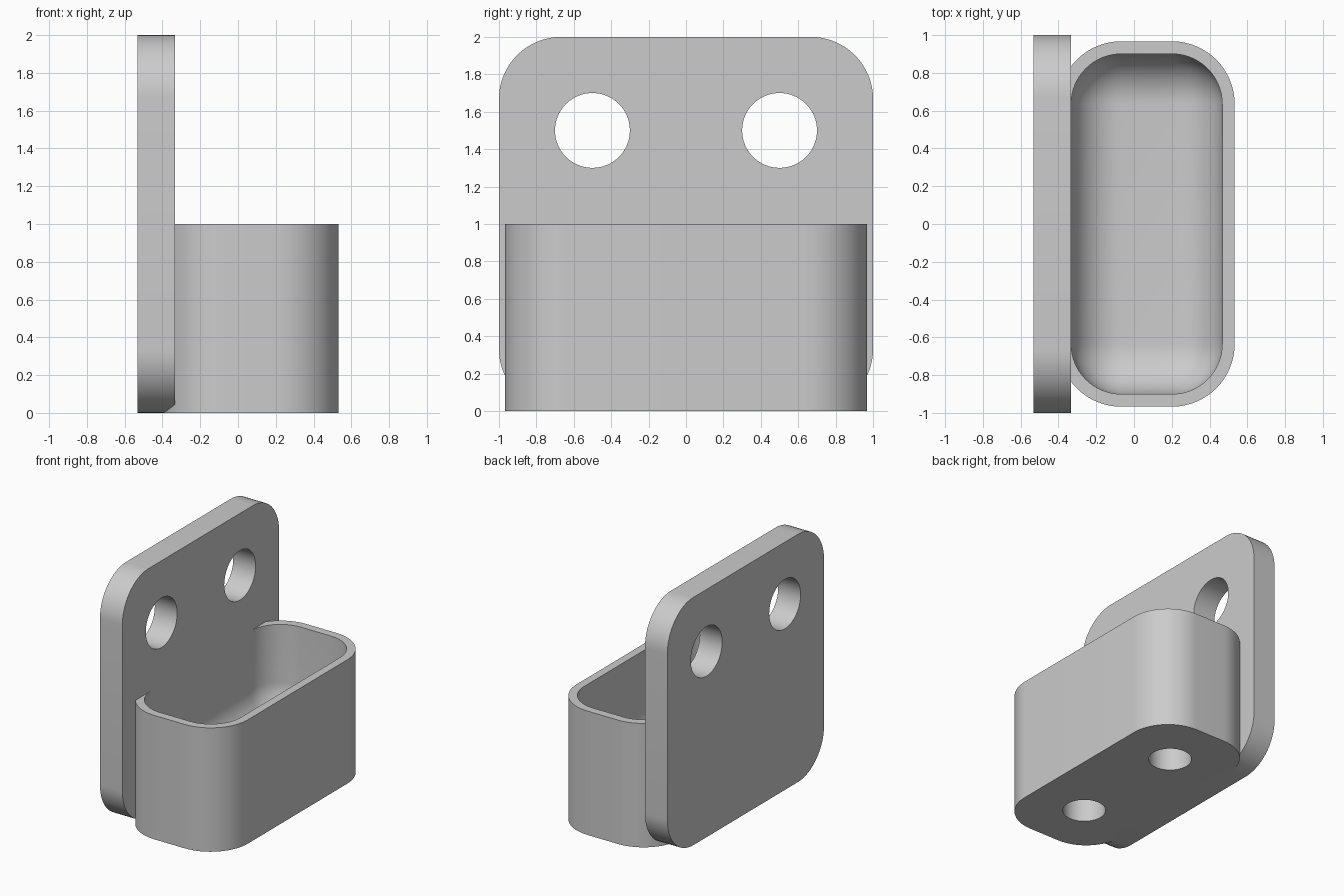
import bpy
import bmesh
from math import pi, radians
from mathutils import Matrix, Vector

cube = bpy.data.objects.get("Cube")
if cube:
    bpy.data.objects.remove(cube, do_unlink=True)

grey = bpy.data.materials.new("plain grey")
grey.use_nodes = True
grey.diffuse_color = (0.6, 0.6, 0.6, 1)
grey.node_tree.nodes["Principled BSDF"].inputs["Base Color"].default_value = (0.6, 0.6, 0.6, 1)


def make_object(name, bm):
    bmesh.ops.recalc_face_normals(bm, faces=bm.faces)
    mesh = bpy.data.meshes.new(name)
    bm.to_mesh(mesh)
    bm.free()
    mesh.materials.append(grey)
    obj = bpy.data.objects.new(name, mesh)
    bpy.context.collection.objects.link(obj)
    return obj


def rounded_box(name, low, high, radius, rule):
    """Box from low to high; edges accepted by rule(direction, middle) are rounded."""
    low, high = Vector(low), Vector(high)
    bm = bmesh.new()
    bmesh.ops.create_cube(bm, size=1)
    size = high - low
    bmesh.ops.scale(bm, vec=size, verts=bm.verts)
    bmesh.ops.translate(bm, vec=(low + high) / 2, verts=bm.verts)
    edges = []
    for e in bm.edges:
        a, b = (v.co for v in e.verts)
        if rule((b - a).normalized(), (a + b) / 2):
            edges.append(e)
    bmesh.ops.bevel(bm, geom=edges, offset=radius, offset_type='OFFSET',
                    segments=16, profile=0.5, affect='EDGES')
    return make_object(name, bm)


def cylinder(name, radius, depth, centre, turn=Matrix()):
    bm = bmesh.new()
    bmesh.ops.create_cone(bm, cap_ends=True, segments=64, radius1=radius, radius2=radius,
                          depth=depth, matrix=Matrix.Translation(centre) @ turn)
    return make_object(name, bm)


def cut(obj, cutter):
    mod = obj.modifiers.new("cut", 'BOOLEAN')
    mod.operation = 'DIFFERENCE'
    mod.solver = 'EXACT'
    mod.object = cutter
    bpy.context.view_layer.objects.active = obj
    bpy.ops.object.modifier_apply(modifier=mod.name)
    bpy.data.objects.remove(cutter, do_unlink=True)


FACE = -0.333      # front face of the plate
WALL = 0.067       # cup wall thickness
CORNER = 0.333     # outer corner radius
FLOOR = 0.267      # cup floor thickness

# Mounting plate with two screw holes
plate = rounded_box("mounting_plate", (FACE - 0.2, -1, 0), (FACE, 1, 2), CORNER,
                    lambda d, m: abs(d.x) > 0.9)
for side in (-1, 1):
    cut(plate, cylinder("screw_hole", 0.2, 0.6, (FACE - 0.1, side * 0.5, 1.5),
                        Matrix.Rotation(pi / 2, 4, 'Y')))

# Cup with a round-bottomed hollow and two blind holes underneath
cup = rounded_box("cup", (FACE - WALL, -0.967, 0), (0.533, 0.967, 1), CORNER,
                  lambda d, m: abs(d.z) > 0.9)
hollow = rounded_box("hollow", (FACE, -0.9, FLOOR), (0.467, 0.9, 1.2), CORNER - WALL,
                     lambda d, m: abs(d.z) > 0.9 or m.z < FLOOR + 0.01)
cut(cup, hollow)
for side in (-1, 1):
    cut(cup, cylinder("blind_hole", 0.16, 0.4, (WALL, side * 0.5, 0)))

# Smooth curves, sharp edges
bpy.ops.object.select_all(action='DESELECT')
for obj in (plate, cup):
    obj.select_set(True)
bpy.context.view_layer.objects.active = cup
bpy.ops.object.shade_smooth_by_angle(angle=radians(30))
